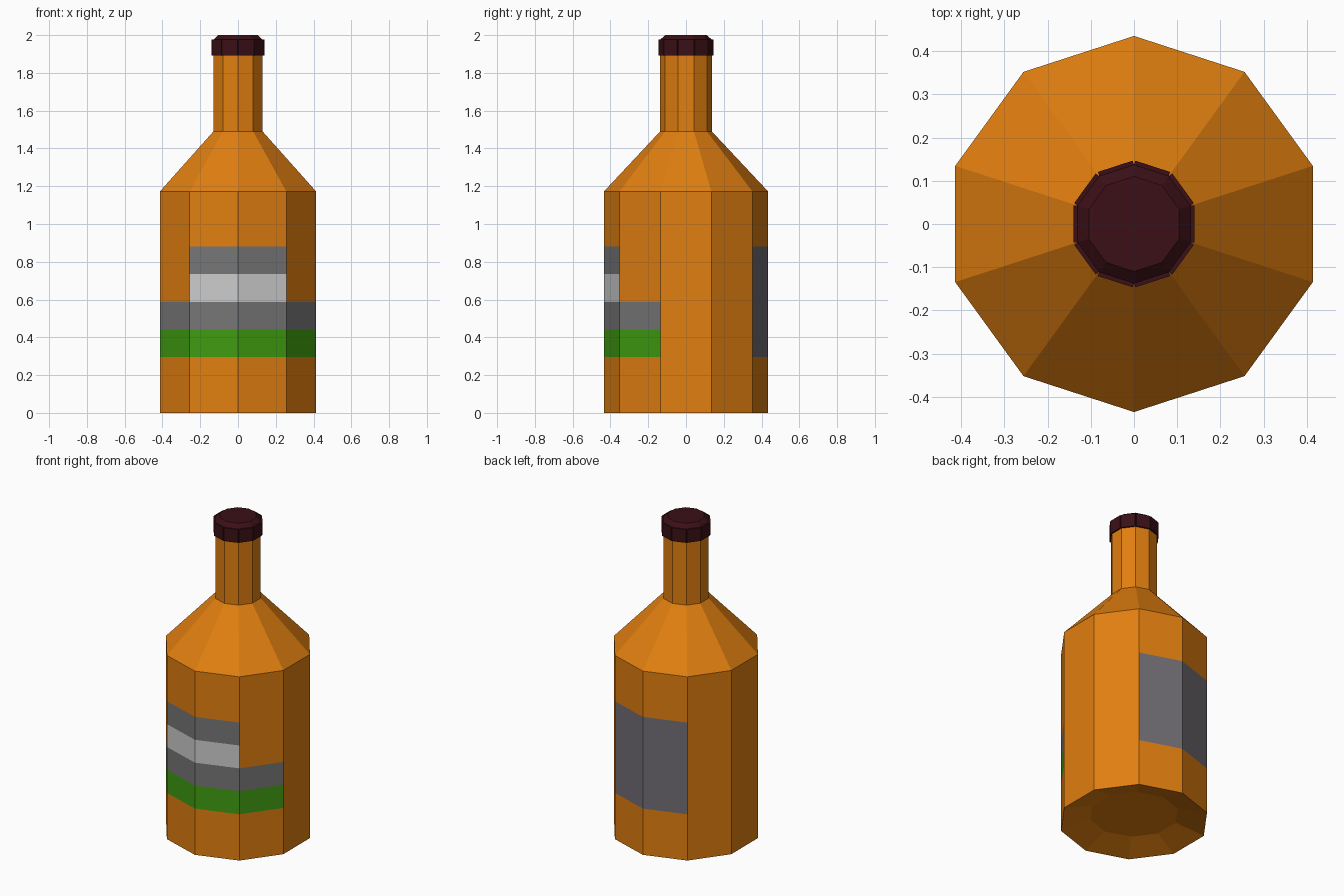
import bpy, bmesh
from math import cos, sin, pi

if "Cube" in bpy.data.objects:
    bpy.data.objects.remove(bpy.data.objects["Cube"])

SIDES = 10  # corner k sits at 36 degrees * k, starting at the front (-y)


def material(name, rgb):
    m = bpy.data.materials.new(name)
    m.diffuse_color = (*rgb, 1)
    m.use_nodes = True
    m.node_tree.nodes["Principled BSDF"].inputs["Base Color"].default_value = m.diffuse_color
    return m


def lathe(profile):
    """Ten-sided stack of (radius, z) rings, capped at both ends."""
    bm = bmesh.new()
    rings = [[bm.verts.new((r * cos(2 * pi * k / SIDES - pi / 2),
                            r * sin(2 * pi * k / SIDES - pi / 2), z))
              for k in range(SIDES)] for r, z in profile]
    walls = [[bm.faces.new((a[k], a[(k + 1) % SIDES], b[(k + 1) % SIDES], b[k]))
              for k in range(SIDES)] for a, b in zip(rings, rings[1:])]
    bm.faces.new(rings[0][::-1])
    bm.faces.new(rings[-1])
    return bm, walls


def finish(bm, name, materials):
    mesh = bpy.data.meshes.new(name)
    bm.normal_update()
    bm.to_mesh(mesh)
    bm.free()
    for m in materials:
        mesh.materials.append(m)
    obj = bpy.data.objects.new(name, mesh)
    bpy.context.collection.objects.link(obj)


glass = material("amber_glass", (0.75, 0.21, 0.005))
green = material("green_band", (0.05, 0.33, 0.005))
dark = material("grey_band", (0.18, 0.18, 0.18))
light = material("pale_band", (0.55, 0.55, 0.55))
back = material("back_paper", (0.165, 0.155, 0.175))
cap_mat = material("dark_red_cap", (0.042, 0.005, 0.008))

# Bottle: recessed base, banded body, shoulder, neck
R, N = 0.435, 0.137
bm, walls = lathe([(0.26, 0.05), (R, 0), (R, 0.295), (R, 0.442), (R, 0.588),
                   (R, 0.734), (R, 0.88), (R, 1.172), (N, 1.49), (N, 1.895)])

# Front label: lower two bands wrap four sides, upper two wrap two sides
for row, mat, reach in ((2, 1, 2), (3, 2, 2), (4, 3, 1), (5, 2, 1)):
    for k in range(-reach, reach):
        walls[row][k].material_index = mat
    # Back label covers the two rear sides
    for k in (4, 5):
        walls[row][k].material_index = 4
finish(bm, "bottle", [glass, green, dark, light, back])

# Cap: skirt panels pushed out one by one leave notches at the corners
bm, walls = lathe([(N, 1.892), (N, 1.976), (0.11, 2.0)])
bm.normal_update()
panels = bmesh.ops.extrude_discrete_faces(bm, faces=walls[0])["faces"]
for f in panels:
    f.normal_update()
    bmesh.ops.translate(bm, verts=f.verts, vec=f.normal * 0.01)
bmesh.ops.recalc_face_normals(bm, faces=bm.faces)
finish(bm, "bottle_cap", [cap_mat])
